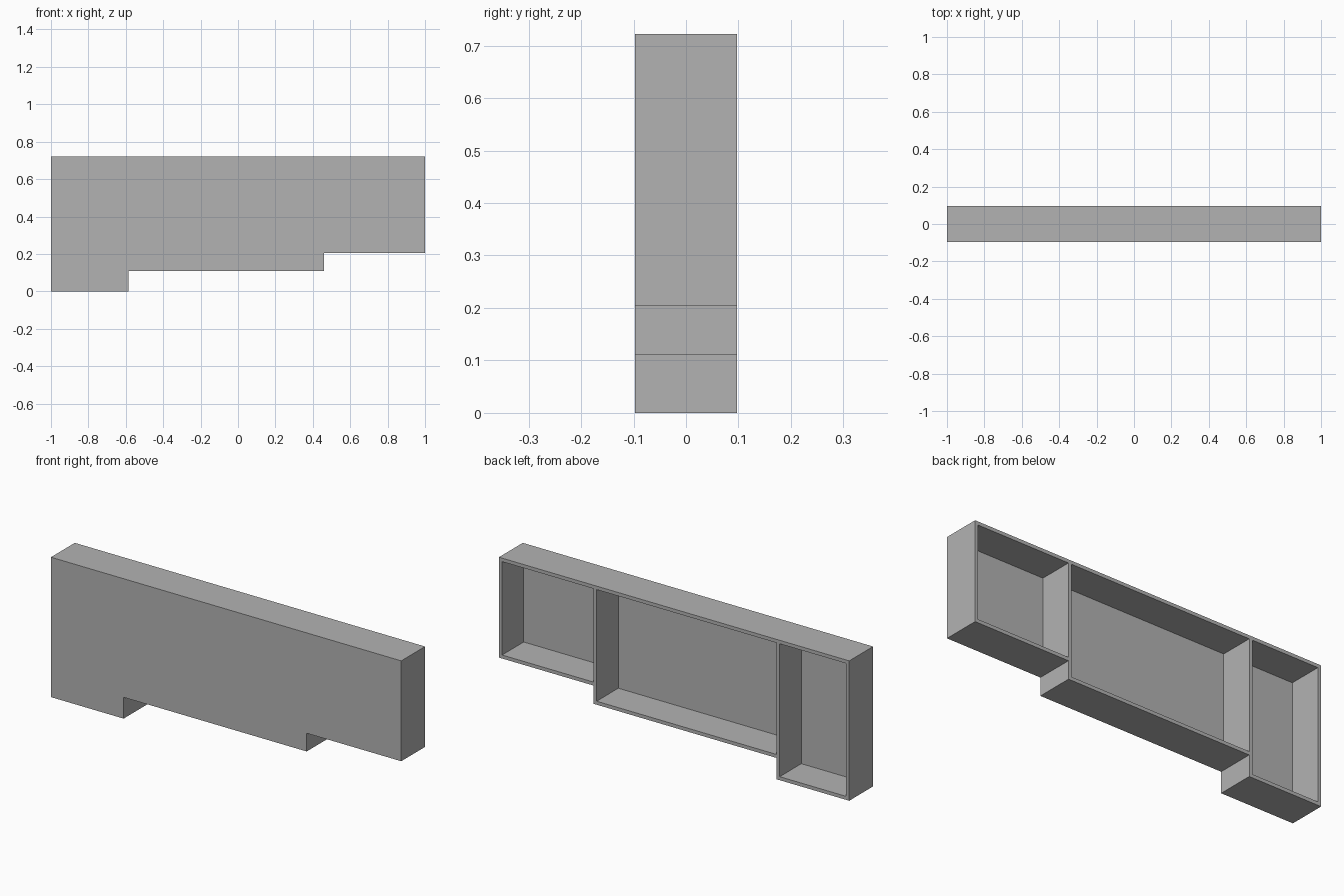
import bpy
import bmesh
from mathutils import Matrix, Vector

cube = bpy.data.objects.get("Cube")
if cube:
    bpy.data.objects.remove(cube, do_unlink=True)

HALF_DEPTH = 0.097
TOP = 0.722
WALL = 0.018

# Bays from the right end to the left end: start x, end x, underside z
BAYS = [(-1.0, -0.585, 0.0), (-0.585, 0.46, 0.11), (0.46, 1.0, 0.204)]

grey = bpy.data.materials.new("plain_grey")
grey.use_nodes = True
grey.diffuse_color = (0.45, 0.45, 0.45, 1)
bsdf = next(n for n in grey.node_tree.nodes if n.type == 'BSDF_PRINCIPLED')
bsdf.inputs["Base Color"].default_value = grey.diffuse_color


def make_object(name, bm):
    bmesh.ops.recalc_face_normals(bm, faces=bm.faces)
    mesh = bpy.data.meshes.new(name)
    bm.to_mesh(mesh)
    bm.free()
    mesh.materials.append(grey)
    obj = bpy.data.objects.new(name, mesh)
    bpy.context.collection.objects.link(obj)
    return obj


# Stepped body: outline extruded from front to back
outline = [(1, TOP), (-1, TOP)]
for x0, x1, z in BAYS:
    outline += [(x0, z), (x1, z)]
bm = bmesh.new()
face = bm.faces.new([bm.verts.new((x, -HALF_DEPTH, z)) for x, z in outline])
ext = bmesh.ops.extrude_face_region(bm, geom=[face])
moved = [v for v in ext["geom"] if isinstance(v, bmesh.types.BMVert)]
bmesh.ops.translate(bm, verts=moved, vec=(0, 2 * HALF_DEPTH, 0))
body = make_object("stepped_panel", bm)

# Open pockets in the back; each divider belongs to the deeper-hanging edge
bm = bmesh.new()
for i, (x0, x1, z) in enumerate(BAYS):
    left_wall = WALL
    right_wall = WALL if i == 0 else 0
    lo = Vector((x0 + right_wall, -HALF_DEPTH + WALL, z + WALL))
    hi = Vector((x1 - left_wall, HALF_DEPTH + 0.1, TOP - WALL))
    bmesh.ops.create_cube(bm, size=1, matrix=Matrix.Translation((lo + hi) / 2)
                          @ Matrix.Diagonal((*(hi - lo), 1)))
cutter = make_object("pocket_cutter", bm)
cutter.hide_render = True

cut = body.modifiers.new("pockets", 'BOOLEAN')
cut.operation = 'DIFFERENCE'
cut.solver = 'EXACT'
cut.object = cutter
bpy.context.view_layer.objects.active = body
bpy.ops.object.modifier_apply(modifier=cut.name)
bpy.data.objects.remove(cutter, do_unlink=True)
